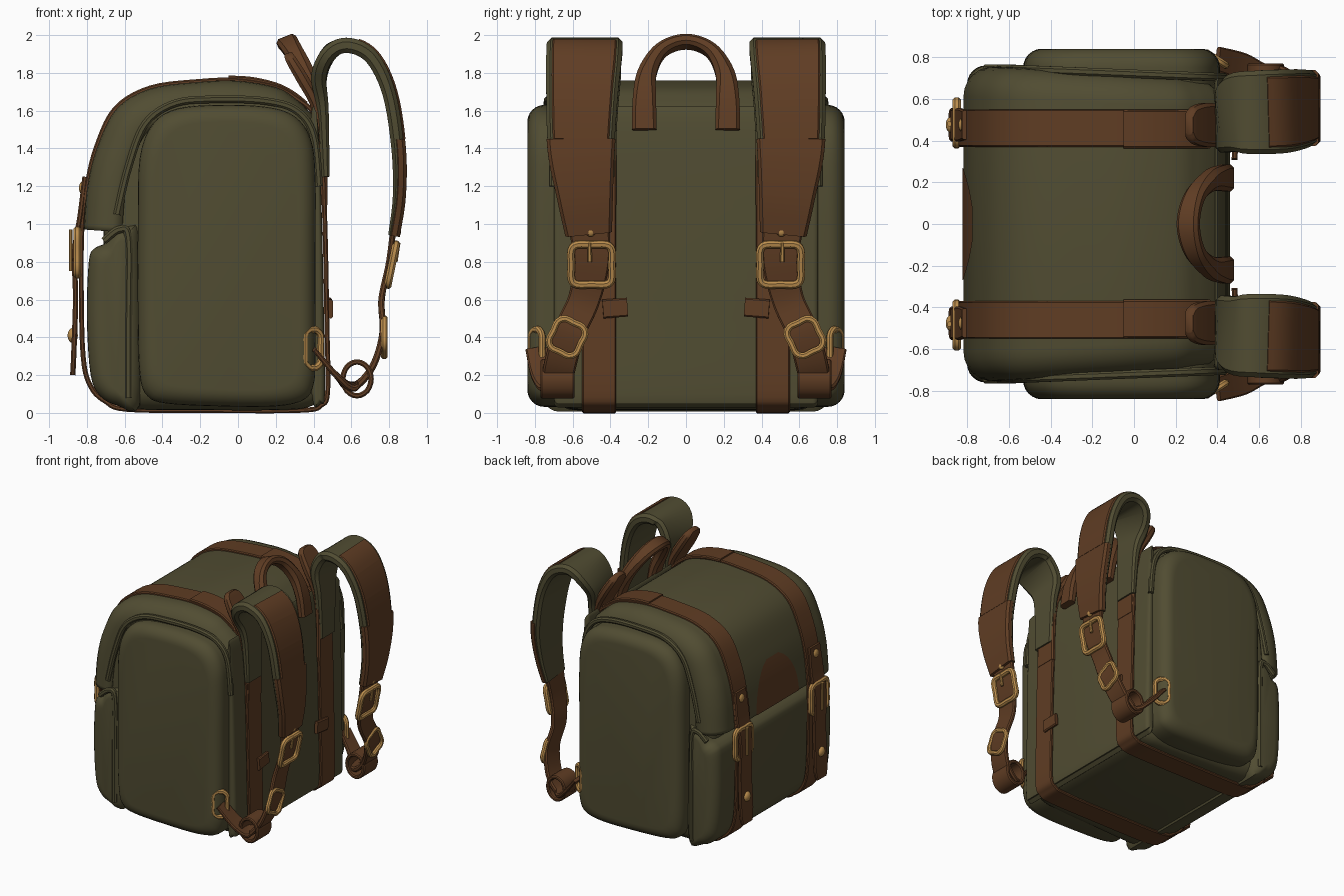
import bpy, bmesh, math
from mathutils import Vector, Euler

if "Cube" in bpy.data.objects:
    bpy.data.objects.remove(bpy.data.objects["Cube"])


def material(name, col):
    m = bpy.data.materials.new(name)
    m.diffuse_color = (*col, 1)
    m.use_nodes = True
    m.node_tree.nodes["Principled BSDF"].inputs["Base Color"].default_value = m.diffuse_color
    return m


GREEN = material("olive canvas", (0.082, 0.073, 0.032))
BROWN = material("brown leather", (0.115, 0.046, 0.017))
GOLD = material("brass", (0.50, 0.27, 0.075))


def smooth(pts, n, closed=False):
    """Catmull-Rom samples through points of any dimension"""
    out, c = [], len(pts)
    for i in range(c if closed else c - 1):
        g = [pts[(i + k) % c] if closed else pts[min(max(i + k, 0), c - 1)] for k in (-1, 0, 1, 2)]
        for j in range(n):
            t = j / n
            out.append([0.5 * (2 * b + (d - a) * t + (2 * a - 5 * b + 4 * d - e) * t * t
                        + (3 * b - a - 3 * d + e) * t ** 3) for a, b, d, e in zip(*g)])
    if not closed:
        out.append(list(pts[-1]))
    return out


def finish(name, bm, mat, angle=40):
    bmesh.ops.recalc_face_normals(bm, faces=bm.faces[:])
    me = bpy.data.meshes.new(name)
    bm.to_mesh(me)
    bm.free()
    me.materials.append(mat)
    ob = bpy.data.objects.new(name, me)
    bpy.context.collection.objects.link(ob)
    bpy.ops.object.select_all(action='DESELECT')
    ob.select_set(True)
    bpy.context.view_layer.objects.active = ob
    bpy.ops.object.shade_smooth_by_angle(angle=math.radians(angle))
    return ob


def skin(name, rows, mat, wrap=True, closed=False, cap=True):
    bm = bmesh.new()
    v = [[bm.verts.new(p) for p in r] for r in rows]
    n, m = len(v), len(v[0])
    for i in range(n if closed else n - 1):
        for j in range(m if wrap else m - 1):
            k, l = (i + 1) % n, (j + 1) % m
            bm.faces.new((v[i][j], v[i][l], v[k][l], v[k][j]))
    if cap and wrap and not closed:
        bm.faces.new(v[0])
        bm.faces.new(v[-1])
    return finish(name, bm, mat)


def slab(name, prof, y0, y1, r, mat, n=4, taper=0.0):
    """xz profile extruded along y with rounded ends"""
    p = smooth(prof, n, True)
    xs, zs = [q[0] for q in p], [q[1] for q in p]
    cx, cz = (min(xs) + max(xs)) / 2, (min(zs) + max(zs)) / 2
    hx, hz = max(xs) - cx, max(zs) - cz
    steps = [math.pi / 2 * k / 6 for k in range(7)]
    ends = [(y0 + r * (1 - math.sin(a)), r * (1 - math.cos(math.pi / 2 - a))) for a in steps]
    ends = [(y0 + r * (1 - math.sin(a)), r * (1 - math.cos(a))) for a in reversed(steps)]
    ends += [(y1 - r * (1 - math.sin(a)), r * (1 - math.cos(a))) for a in reversed(steps)][::-1]
    ends.sort(key=lambda e: e[0])
    rows = [[(cx + (x - cx) * (1 - o / hx), y * (1 - taper * (x + 0.8)), cz + (z - cz) * (1 - o / hz))
             for x, z in p] for y, o in ends]
    return skin(name, rows, mat)


def ribbon(name, pts, mat, hint=(0, 1, 0), n=6, closed=False, lift=0, a=0, b=1, w=0, h=0):
    """flat strap along points (x, y, z, half width, half thickness)"""
    s = smooth(pts, n, closed)
    c, rows = len(s), []
    P = [Vector(q[:3]) for q in s]
    for i in range(c):
        if closed:
            t = P[(i + 1) % c] - P[i - 1]
        else:
            t = P[min(i + 1, c - 1)] - P[max(i - 1, 0)]
        t.normalize()
        side = Vector(hint)
        side = (side - t * side.dot(t)).normalized()
        nor = t.cross(side)
        hw, ht = s[i][3] + w, h or s[i][4]
        k = min(hw, ht) * 0.55
        sec = [(hw, ht - k), (hw - k, ht), (k - hw, ht), (-hw, ht - k),
               (-hw, k - ht), (k - hw, -ht), (hw - k, -ht), (hw, k - ht)]
        rows.append([P[i] + side * u + nor * (v + lift) for u, v in sec])
    if not closed:
        rows = rows[round(a * (c - 1)):round(b * (c - 1)) + 1]
    return skin(name, rows, mat, closed=closed)


def frame(name, c, w, h, rot, s, r=0.017):
    """rounded rectangular brass ring, mirrored by s"""
    e = Euler(rot).to_matrix()
    W, H, k = w / 2, h / 2, 0.03
    loc = [(W, k - H), (W, 0), (W, H - k), (W - k, H), (0, H), (k - W, H),
           (-W, H - k), (-W, 0), (-W, k - H), (k - W, -H), (0, -H), (W - k, -H)]
    pts = []
    for u, v in loc:
        q = Vector(c) + e @ Vector((0, u, v))
        pts.append((q.x, q.y * s, q.z, r, r))
    nv = e @ Vector((1, 0, 0))
    ribbon(name, pts, GOLD, hint=(nv.x, nv.y * s, nv.z), n=3, closed=True)


def rivet(name, c, r=0.03):
    bm = bmesh.new()
    bmesh.ops.create_uvsphere(bm, u_segments=14, v_segments=8, radius=r)
    for v in bm.verts:
        v.co = Vector((v.co.x * 0.7, v.co.y, v.co.z)) + Vector(c)
    finish(name, bm, GOLD)


# main compartment and front pocket
slab("main_body", [(0.43, 0.10), (0.44, 0.4), (0.43, 0.9), (0.42, 1.3), (0.40, 1.48), (0.33, 1.58), (0.2, 1.67),
     (0, 1.70), (-0.22, 1.69), (-0.45, 1.65), (-0.60, 1.56), (-0.68, 1.38), (-0.71, 1.15), (-0.71, 0.7),
     (-0.70, 0.2), (-0.65, 0.06), (-0.55, 0.02), (-0.2, 0.015), (0.2, 0.015), (0.37, 0.03)],
     -0.72, 0.72, 0.11, GREEN, taper=0.07)
slab("front_pocket", [(-0.52, 0.04), (-0.64, 0.04), (-0.73, 0.09), (-0.78, 0.2), (-0.80, 0.5), (-0.79, 0.8),
     (-0.76, 0.87), (-0.70, 0.90), (-0.64, 0.97), (-0.56, 1.0), (-0.52, 0.95), (-0.51, 0.5)],
     -0.76, 0.76, 0.09, GREEN)
slab("back_panel", [(0.44, 0.05), (0.46, 0.1), (0.455, 0.5), (0.445, 1.0), (0.43, 1.45), (0.41, 1.6),
     (0.39, 1.6), (0.38, 1.4), (0.39, 0.8), (0.39, 0.1)], -0.70, 0.70, 0.03, GREEN)

# flap draped over the top, rounded at its sides
FLAP = [(0.41, 1.53), (0.38, 1.575), (0.30, 1.65), (0.2, 1.71), (0, 1.745), (-0.2, 1.74), (-0.46, 1.705),
        (-0.635, 1.60), (-0.735, 1.4), (-0.785, 1.2), (-0.805, 0.97)]
F = smooth(FLAP, 6)


def flap_point(i, y, lift=0):
    a, b = F[max(i - 1, 0)], F[min(i + 1, len(F) - 1)]
    t = Vector((b[0] - a[0], 0, b[1] - a[1])).normalized()
    q = Vector((F[i][0], 0, F[i][1])) + Vector((t.z, 0, -t.x)) * lift
    return Vector((q.x, y * (1 - 0.08 * (q.x + 0.8)), q.z))


edge = [(0.745, -0.19), (0.75, -0.14)] + [(0.61 + 0.14 * math.cos(k * math.pi / 12),
        -0.14 + 0.14 * math.sin(k * math.pi / 12)) for k in range(1, 7)]
section = [(-y, d) for y, d in edge] + [(0, 0)] + edge[::-1]
flap = skin("top_flap", [[flap_point(i, y, d) for y, d in section] for i in range(len(F))], GREEN, wrap=False)
mod = flap.modifiers.new("thickness", 'SOLIDIFY')
mod.thickness = 0.025
mod.offset = 0

# half-round leather patch on the front of the flap
rows = []
for i in range(len(F)):
    d = (F[i][1] - 0.97) / 0.38
    if d < 1 and F[i][0] < 0:
        hw = 0.27 * math.sqrt(max(0.0004, 1 - d * d))
        rows.append([flap_point(i, hw * k / 6, 0.018) for k in range(-6, 7)])
skin("flap_patch", rows, BROWN, wrap=False)

# carry handle
leg = [(0.45, 0.22, 1.50, 0.03, 0.065), (0.42, 0.22, 1.66, 0.035, 0.062), (0.36, 0.205, 1.80, 0.045, 0.05),
       (0.29, 0.13, 1.92, 0.05, 0.035)]
ribbon("carry_handle", leg + [(0.26, 0, 1.965, 0.055, 0.03)] +
       [(x, -y, z, w, h) for x, y, z, w, h in leg[::-1]], BROWN, hint=(1, 0, 0.4))

for s, side in ((1, "left"), (-1, "right")):
    # side pocket with piping round its arch
    arch = [(0.41, 0.3), (0.41, 0.8), (0.41, 1.25), (0.385, 1.45), (0.30, 1.57), (0.15, 1.62), (-0.1, 1.63),
            (-0.32, 1.61), (-0.45, 1.53), (-0.52, 1.35), (-0.53, 1.0), (-0.53, 0.5), (-0.52, 0.2)]
    slab("side_pocket_" + side, arch + [(-0.48, 0.09), (-0.38, 0.05), (-0.1, 0.035), (0.2, 0.035), (0.35, 0.07), (0.40, 0.15)],
         *sorted((0.5 * s, 0.84 * s)), 0.09, GREEN)
    pipe = [(0.43, 1.2), (0.40, 1.47), (0.31, 1.6), (0.15, 1.65), (-0.1, 1.66), (-0.33, 1.64), (-0.49, 1.53),
            (-0.58, 1.3), (-0.64, 1.05)]
    ribbon("piping_" + side, [(x, s * (0.72 - 0.04 * x), z, 0.02, 0.02) for x, z in pipe], GREEN)
    ribbon("pocket_piping_" + side, [(x, 0.745 * s, z, 0.02, 0.02) for x, z in
           ((-0.58, 0.08), (-0.58, 0.5), (-0.58, 0.92), (-0.63, 0.97), (-0.71, 0.91))], GREEN)

    # leather band all the way round the bag
    top = [(x, z) for x, z in ((0.40, 1.59), (0.31, 1.665), (0.2, 1.725), (0, 1.76), (-0.2, 1.755),
           (-0.465, 1.72), (-0.65, 1.61), (-0.75, 1.405), (-0.80, 1.2), (-0.825, 1.0))]
    loop = [(0.44, 0.04), (0.475, 0.12), (0.47, 0.5), (0.46, 1.0), (0.44, 1.48)] + top + \
           [(-0.83, 0.7), (-0.82, 0.3), (-0.78, 0.14), (-0.70, 0.06), (-0.58, 0.018), (-0.1, 0.012), (0.34, 0.014)]
    ribbon("leather_band_" + side, [(x, 0.46 * s, z, 0.09, 0.013) for x, z in loop], BROWN, n=5, closed=True)
    ribbon("band_patch_" + side, [(x, 0.455 * s, z, 0.092, 0.014) for x, z in
           ((0.36, 1.635), (0.29, 1.69), (0.2, 1.735), (0.07, 1.765), (-0.05, 1.772))], BROWN)
    ribbon("back_patch_" + side, [(x, 0.455 * s, z, 0.088, 0.018) for x, z in
           ((0.455, 1.1), (0.455, 1.4), (0.445, 1.65))], BROWN)
    ribbon("top_tab_" + side, [(0.44, 0.47 * s, 1.5, 0.09, 0.03), (0.41, 0.47 * s, 1.64, 0.1, 0.03),
           (0.34, 0.475 * s, 1.77, 0.105, 0.032), (0.28, 0.475 * s, 1.87, 0.085, 0.028),
           (0.265, 0.475 * s, 1.905, 0.045, 0.02)], BROWN)
    ribbon("back_loop_" + side, [(0.482, 0.31 * s, 0.56, 0.05, 0.014), (0.488, 0.44 * s, 0.55, 0.05, 0.014)],
           BROWN, hint=(0, 0, 1))

    # front closing strap, buckle and rivets
    ribbon("closing_strap_" + side, [(x, 0.475 * s, z, w, 0.014) for x, z, w in ((-0.81, 1.25, 0.07),
           (-0.835, 1.05, 0.08), (-0.865, 0.85, 0.075), (-0.86, 0.6, 0.075), (-0.87, 0.3, 0.08),
           (-0.875, 0.2, 0.06))], BROWN)
    frame("front_buckle_" + side, (-0.85, 0.485, 0.85), 0.2, 0.23, (0, 0, 0), s, 0.02)
    ribbon("front_prong_" + side, [(-0.885, 0.48 * s, z, 0.012, 0.01) for z in (0.75, 0.97)], GOLD)
    rivet("upper_rivet_" + side, (-0.815, 0.475 * s, 1.19), 0.04)
    rivet("lower_rivet_" + side, (-0.875, 0.475 * s, 0.41), 0.04)

    # padded shoulder strap with leather facing plates
    pad = [(0.465, 0.47, 1.25, 0.09, 0.02), (0.45, 0.47, 1.6, 0.11, 0.03), (0.43, 0.49, 1.78, 0.15, 0.04),
           (0.49, 0.53, 1.91, 0.19, 0.04), (0.59, 0.535, 1.945, 0.2, 0.04), (0.71, 0.54, 1.88, 0.2, 0.038),
           (0.80, 0.55, 1.69, 0.19, 0.035), (0.845, 0.555, 1.4, 0.175, 0.033), (0.845, 0.535, 1.15, 0.145, 0.025),
           (0.815, 0.515, 0.95, 0.12, 0.018)]
    pad = [(x, y * s, z, w, h) for x, y, z, w, h in pad]
    ribbon("shoulder_pad_" + side, pad, GREEN)
    for k, (a, b) in enumerate(((0.48, 0.59), (0.59, 0.685), (0.685, 0.76), (0.76, 1))):
        ribbon("strap_plate_%d_%s" % (k + 1, side), pad, BROWN, a=a, b=b, w=-0.03 if k < 3 else 0.004,
               lift=0.03 if k < 3 else 0.014, h=0.016 if k < 3 else 0.03)

    # lower adjusting strap curling back to the side ring
    low = [(0.825, 0.515, 1.0, 0.11, 0.016), (0.80, 0.50, 0.8, 0.095, 0.016), (0.76, 0.54, 0.6, 0.085, 0.016),
           (0.765, 0.62, 0.42, 0.085, 0.016), (0.71, 0.67, 0.24, 0.085, 0.018), (0.61, 0.69, 0.14, 0.08, 0.02),
           (0.52, 0.75, 0.2, 0.07, 0.016), (0.40, 0.79, 0.34, 0.06, 0.012)]
    ribbon("lower_strap_" + side, [(x, y * s, z, w, h) for x, y, z, w, h in low], BROWN)
    ribbon("strap_keeper_" + side, [(0.63 + 0.075 * math.cos(k), 0.68 * s, 0.18 + 0.09 * math.sin(k), 0.09, 0.014)
           for k in [j * math.pi / 4 for j in range(8)]], BROWN, n=3, closed=True)
    frame("strap_buckle_" + side, (0.815, 0.5, 0.785), 0.215, 0.215, (0, 0.2, 0), s, 0.02)
    ribbon("strap_prong_" + side, [(0.835, 0.51 * s, 0.8, 0.012, 0.01), (0.85, 0.51 * s, 0.9, 0.01, 0.01)], GOLD)
    rivet("strap_rivet_" + side, (0.845, 0.505 * s, 0.96), 0.027)
    frame("small_buckle_" + side, (0.775, 0.63, 0.4), 0.16, 0.17, (0.45, 0, 0), s)
    frame("side_ring_" + side, (0.395, 0.79, 0.34), 0.1, 0.2, (0, 0, 1.0), s)
